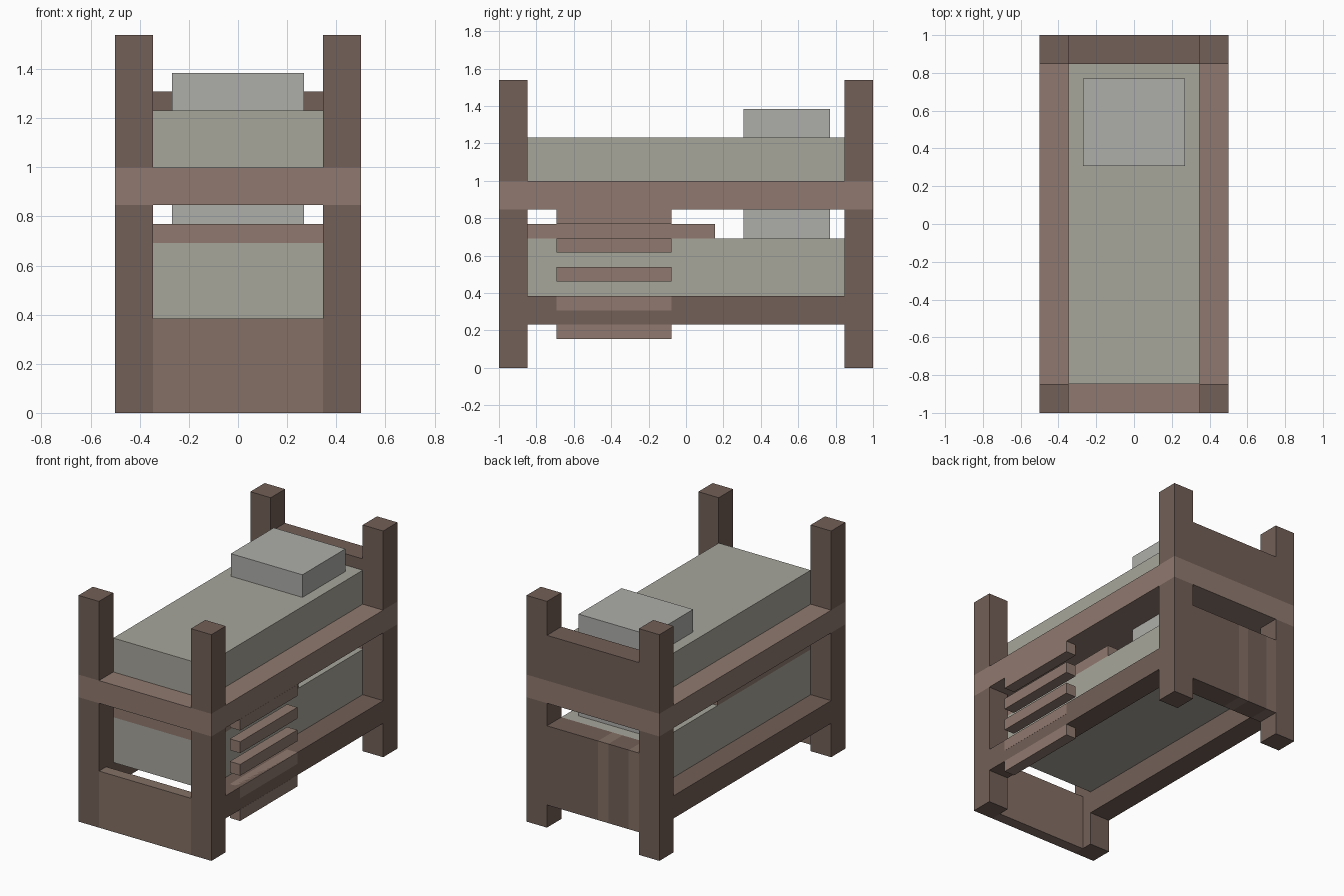
import bpy

if "Cube" in bpy.data.objects:
    bpy.data.objects.remove(bpy.data.objects["Cube"])

U = 1 / 13  # the design sits on a 13 x 26 x 20 unit grid


def material(name, r, g, b):
    m = bpy.data.materials.new(name)
    m.diffuse_color = (r, g, b, 1)
    m.use_nodes = True
    m.node_tree.nodes["Principled BSDF"].inputs["Base Color"].default_value = m.diffuse_color
    return m


DARK = material("dark_wood", 0.17, 0.115, 0.095)
MID = material("mid_wood", 0.23, 0.16, 0.13)
LIGHT = material("light_wood", 0.28, 0.195, 0.16)
CLOTH = material("mattress_cloth", 0.39, 0.38, 0.33)
PILLOW = material("pillow_cloth", 0.42, 0.42, 0.40)


def box(name, x, y, z, mat):
    """Box from (min, max) ranges given in grid units."""
    spans = (x, y, z)
    bpy.ops.mesh.primitive_cube_add(size=1, location=[(a + b) / 2 * U for a, b in spans])
    ob = bpy.context.object
    ob.name = name
    ob.scale = [(b - a) * U for a, b in spans]
    bpy.ops.object.transform_apply(location=False, rotation=False, scale=True)
    ob.data.materials.append(mat)
    return ob


def side(s, a, b):
    return tuple(sorted((s * a, s * b)))


# Corner posts, interrupted by the upper bed frame
for sx in (-1, 1):
    for sy in (-1, 1):
        for label, z in (("lower", (0, 11)), ("upper", (13, 20))):
            box(f"{label}_post", side(sx, 4.5, 6.5), side(sy, 11, 13), z, DARK)

# Upper bed frame and headboard
box("upper_bed_frame", (-6.5, 6.5), (-13, 13), (11, 13), LIGHT)
box("upper_headboard", (-4.5, 4.5), (11, 13), (13, 17), DARK)

# Lower side rails and thin footboard
for sx in (-1, 1):
    box("lower_side_rail", side(sx, 4.5, 6.5), (-11, 11), (3, 5), DARK)
box("lower_footboard", (-4.5, 4.5), (-13, -12), (0, 5), MID)

# Lower headboard made of planks in two tones
planks = [(-4.5, -3.5, MID), (-3.5, -1.5, DARK), (-1.5, -0.5, MID), (-0.5, 4.5, DARK)]
for x0, x1, mat in planks:
    box("lower_headboard_plank", (x0, x1), (11, 13), (2, 9), mat)

# Ladder rungs on the right side, a hair proud of the rail
for z in (2, 4, 6, 8, 10):
    box("ladder_rung", (5.5, 6.51), (-9, -1), (z, z + 1), LIGHT)

# Bedding
for label, z0, z1 in (("lower", 5, 9), ("upper", 13, 16)):
    box(f"{label}_mattress", (-4.5, 4.5), (-11, 11), (z0, z1), CLOTH)
    box(f"{label}_pillow", (-3.5, 3.5), (4, 10), (z1, z1 + 2), PILLOW)
box("lower_blanket", (-4.5, 4.5), (-11, 2), (9, 10), LIGHT)
